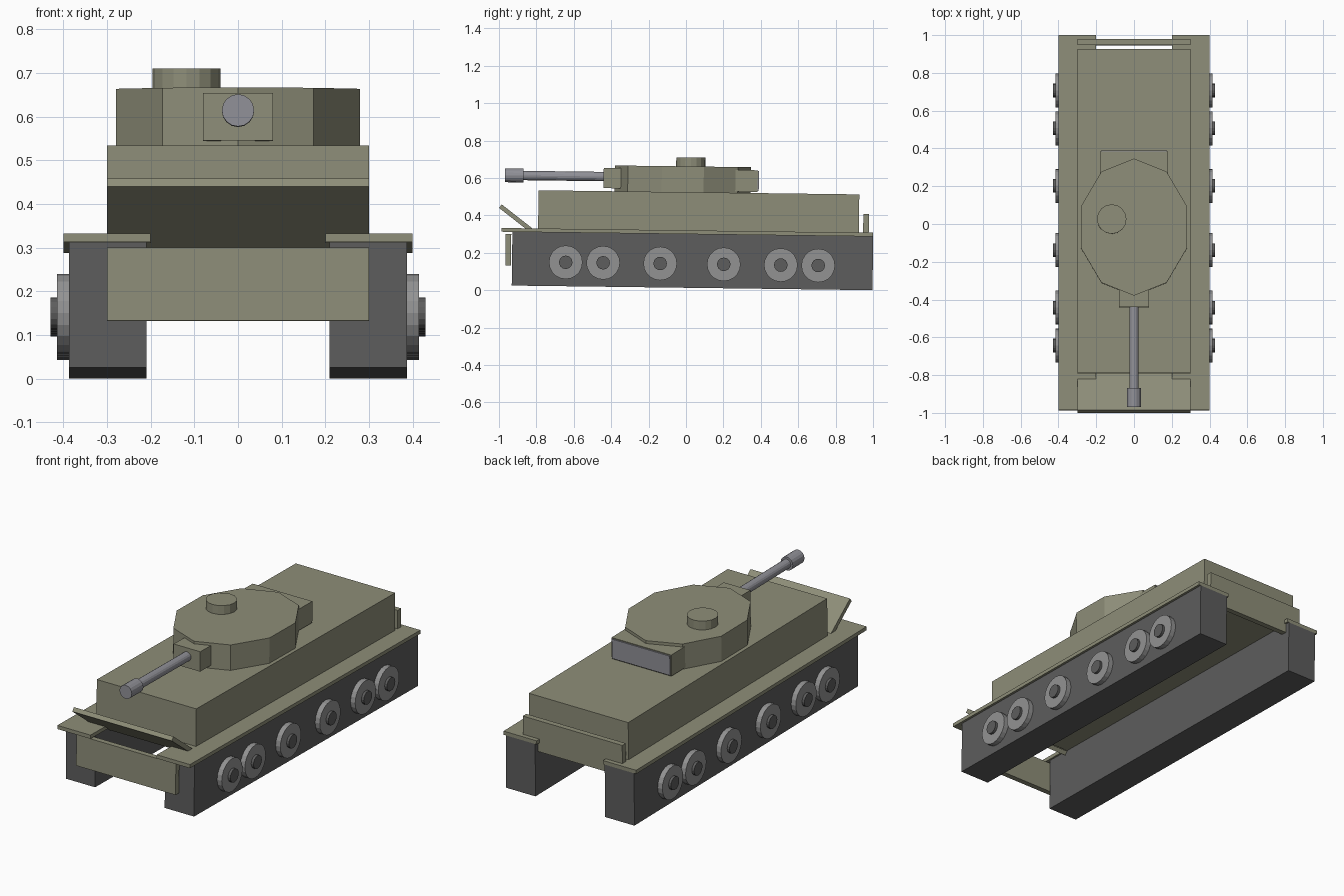
import bpy
import bmesh
import math
from mathutils import Matrix, Vector

cube = bpy.data.objects.get("Cube")
if cube:
    bpy.data.objects.remove(cube, do_unlink=True)

# The whole vehicle pitches slightly down toward the rear
TILT = Matrix.Rotation(-0.0128, 4, 'X')


def material(name, rgb):
    mat = bpy.data.materials.new(name)
    mat.use_nodes = True
    color = (*rgb, 1)
    mat.diffuse_color = color
    mat.node_tree.nodes["Principled BSDF"].inputs["Base Color"].default_value = color
    return mat


OLIVE = material("olive paint", (0.27, 0.27, 0.19))
TRACK = material("dark track grey", (0.11, 0.11, 0.11))
WHEEL = material("wheel grey", (0.29, 0.29, 0.29))
STEEL = material("gun steel", (0.28, 0.28, 0.31))


def finish(name, bm, mat):
    bmesh.ops.recalc_face_normals(bm, faces=bm.faces)
    mesh = bpy.data.meshes.new(name)
    bm.to_mesh(mesh)
    bm.free()
    mesh.materials.append(mat)
    obj = bpy.data.objects.new(name, mesh)
    obj.matrix_world = TILT
    bpy.context.collection.objects.link(obj)
    return obj


def box(name, x, y, z, mat):
    """Box from (min, max) ranges."""
    bm = bmesh.new()
    size = [b - a for a, b in (x, y, z)]
    mid = Vector([(a + b) / 2 for a, b in (x, y, z)])
    bmesh.ops.create_cube(bm, size=1, matrix=Matrix.Translation(mid) @ Matrix.Diagonal((*size, 1)))
    return finish(name, bm, mat)


def cylinder(name, center, radius, depth, axis, sides, mat):
    bm = bmesh.new()
    turn = Vector((0, 0, 1)).rotation_difference(Vector(axis)).to_matrix().to_4x4()
    bmesh.ops.create_cone(bm, cap_ends=True, segments=sides, radius1=radius, radius2=radius,
                          depth=depth, matrix=Matrix.Translation(center) @ turn)
    return finish(name, bm, mat)


def prism(name, points, push, mat):
    """Closed outline extruded along a vector."""
    bm = bmesh.new()
    face = bm.faces.new([bm.verts.new(p) for p in points])
    new = bmesh.ops.extrude_face_region(bm, geom=[face])["geom"]
    bmesh.ops.translate(bm, vec=push, verts=[v for v in new if isinstance(v, bmesh.types.BMVert)])
    return finish(name, bm, mat)


# Hull and end plates
box("hull", (-0.3, 0.3), (-0.795, 0.92), (0.3, 0.524), OLIVE)
box("front_plate", (-0.3, 0.3), (-0.968, -0.938), (0.12, 0.288), OLIVE)
box("rear_plate", (-0.3, 0.3), (0.943, 0.973), (0.25, 0.42), OLIVE)

# Sloping plate in front of the hull
flap = [(-1.005, 0.427), (-0.991, 0.446), (-0.795, 0.297), (-0.809, 0.278)]
prism("front_flap", [(-0.3, y, z) for y, z in flap], (0.6, 0, 0), OLIVE)

# Tracks, fenders and wheels on both sides
for side, label in ((1, "left"), (-1, "right")):
    def span(a, b):
        return tuple(sorted((side * a, side * b)))

    box(f"{label}_track", span(0.21, 0.387), (-0.932, 0.997), (0.013, 0.3), TRACK)
    box(f"{label}_fender", span(0.2, 0.4), (-0.99, 0.997), (0.3, 0.32), OLIVE)
    for i, y in enumerate((-0.645, -0.445, -0.14, 0.2, 0.505, 0.705), 1):
        cylinder(f"{label}_wheel_{i}", (side * 0.401, y, 0.141), 0.09, 0.028, (1, 0, 0), 20, WHEEL)
        cylinder(f"{label}_hub_{i}", (side * 0.412, y, 0.141), 0.036, 0.034, (1, 0, 0), 16, TRACK)

# Ten-sided turret
ring = [math.radians(90 + 36 * i) for i in range(10)]
outline = [(0.294 * math.cos(a), -0.025 + 0.363 * math.sin(a), 0.52) for a in ring]
prism("turret", outline, (0, 0, 0.142), OLIVE)
cylinder("cupola", (-0.118, 0.017, 0.68), 0.078, 0.06, (0, 0, 1), 16, OLIVE)

# Stowage bin with a steel back panel
box("stowage_bin", (-0.18, 0.18), (0.2, 0.376), (0.53, 0.646), OLIVE)
box("bin_panel", (-0.175, 0.175), (0.374, 0.382), (0.535, 0.641), STEEL)

# Gun
box("mantlet", (-0.08, 0.08), (-0.448, -0.33), (0.54, 0.648), OLIVE)
cylinder("gun_barrel", (0, -0.66, 0.602), 0.025, 0.46, (0, 1, 0), 16, STEEL)
cylinder("muzzle", (0, -0.926, 0.602), 0.037, 0.1, (0, 1, 0), 16, STEEL)
